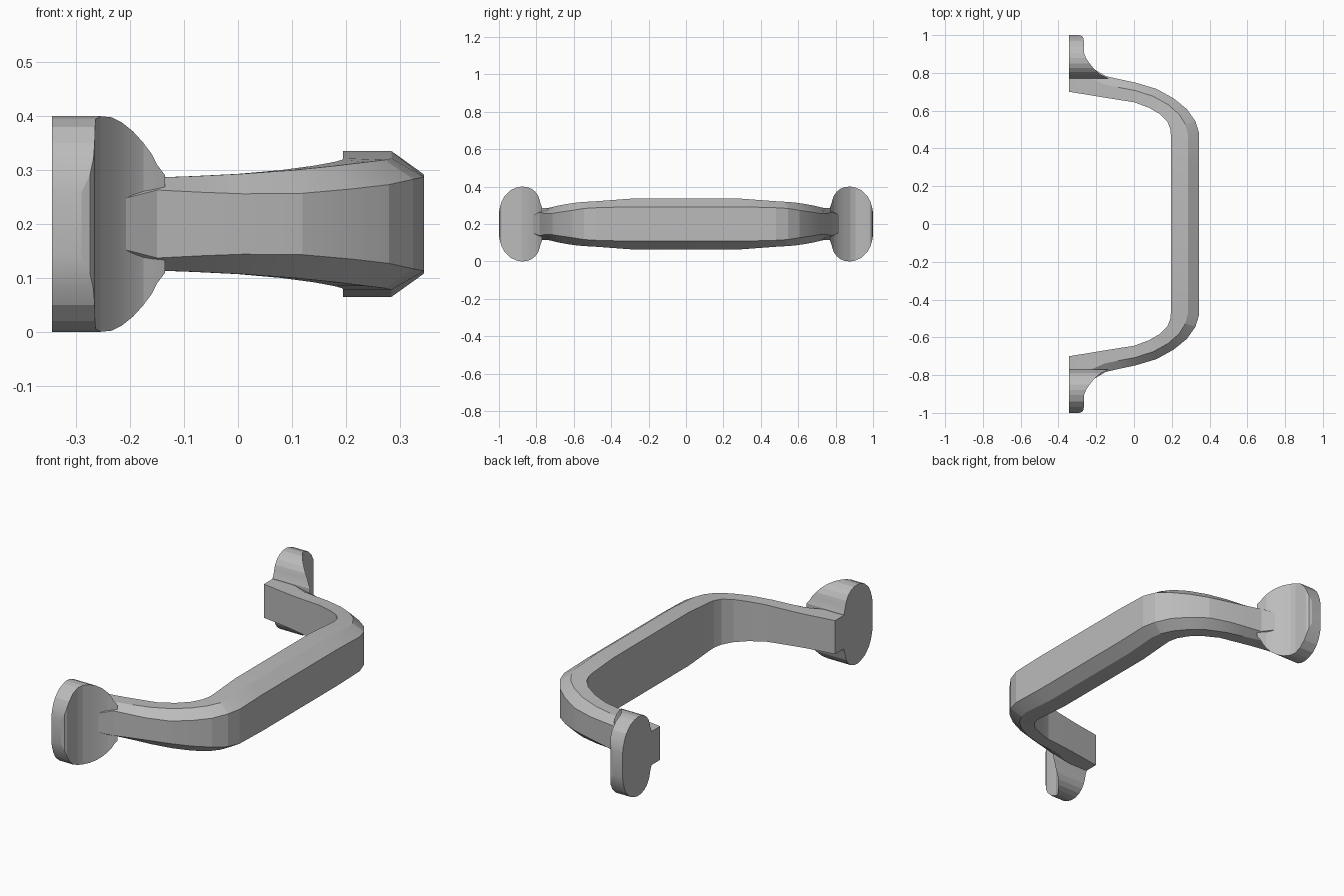
import bpy
import bmesh

cube = bpy.data.objects.get("Cube")
if cube:
    bpy.data.objects.remove(cube, do_unlink=True)

metal = bpy.data.materials.new("brushed grey metal")
metal.use_nodes = True
GREY = (0.5, 0.5, 0.5, 1)
metal.diffuse_color = GREY
metal.node_tree.nodes["Principled BSDF"].inputs["Base Color"].default_value = GREY

MID_Z = 0.2


def loft(name, rings):
    """Skin a row of equal-length closed rings and cap both ends."""
    bm = bmesh.new()
    loops = [[bm.verts.new(p) for p in ring] for ring in rings]
    n = len(loops[0])
    for a, b in zip(loops, loops[1:]):
        for i in range(n):
            j = (i + 1) % n
            bm.faces.new((a[i], a[j], b[j], b[i]))
    bm.faces.new(loops[0])
    bm.faces.new(loops[-1])
    bmesh.ops.recalc_face_normals(bm, faces=bm.faces)
    mesh = bpy.data.meshes.new(name)
    bm.to_mesh(mesh)
    bm.free()
    mesh.materials.append(metal)
    obj = bpy.data.objects.new(name, mesh)
    bpy.context.collection.objects.link(obj)
    bpy.context.view_layer.objects.active = obj
    obj.select_set(True)
    bpy.ops.object.shade_smooth_by_angle(angle=0.2)
    obj.select_set(False)
    return obj


def grip_ring(inner, outer, tall, narrow, side):
    """Flat inner side, chamfered towards a narrower outer face."""
    (ix, iy), (ox, oy) = inner, outer
    mx, my = ix + 0.6 * (ox - ix), iy + 0.6 * (oy - iy)
    half = [(ix, iy, tall), (mx, my, tall), (ox, oy, narrow)]
    ring = half + [(x, y, -h) for x, y, h in reversed(half)]
    return [(x, side * y, MID_Z + h) for x, y, h in ring]


# Grip: inner point, outer point, inner half height, outer half height
STATIONS = [
    ((-0.345, 0.70), (-0.345, 0.86), 0.085, 0.045),
    ((-0.22, 0.68), (-0.22, 0.825), 0.085, 0.045),
    ((-0.16, 0.67), (-0.15, 0.783), 0.086, 0.063),
    ((-0.08, 0.657), (-0.07, 0.765), 0.089, 0.059),
    ((0, 0.645), (0.01, 0.748), 0.093, 0.056),
    ((0.08, 0.615), (0.12, 0.715), 0.10, 0.057),
    ((0.14, 0.58), (0.21, 0.665), 0.108, 0.065),
    ((0.178, 0.54), (0.28, 0.608), 0.115, 0.073),
    ((0.193, 0.50), (0.325, 0.545), 0.119, 0.083),
    ((0.195, 0.47), (0.345, 0.48), 0.122, 0.087),
    ((0.195, 0.30), (0.345, 0.30), 0.135, 0.092),
]
rings = [grip_ring(*s, 1) for s in STATIONS]
rings += [grip_ring(*s, -1) for s in reversed(STATIONS)]
loft("grip", rings)

# Mounting plates: y, half height, front x (rounded rim, flared into the grip)
PLATE = [
    (0.77, 0.09, -0.135), (0.778, 0.11, -0.15), (0.783, 0.13, -0.16),
    (0.79, 0.15, -0.175), (0.805, 0.172, -0.195), (0.825, 0.188, -0.215),
    (0.85, 0.198, -0.235), (0.88, 0.2, -0.255), (0.905, 0.195, -0.264),
    (0.94, 0.18, -0.265), (0.97, 0.15, -0.266), (0.985, 0.122, -0.268),
    (0.995, 0.09, -0.275), (1.0, 0.06, -0.29),
]
BACK = -0.345
for name, side in (("front_plate", -1), ("rear_plate", 1)):
    loft(name, [[(BACK, side * y, MID_Z + h), (x, side * y, MID_Z + h),
                 (x, side * y, MID_Z - h), (BACK, side * y, MID_Z - h)]
                for y, h, x in PLATE])
